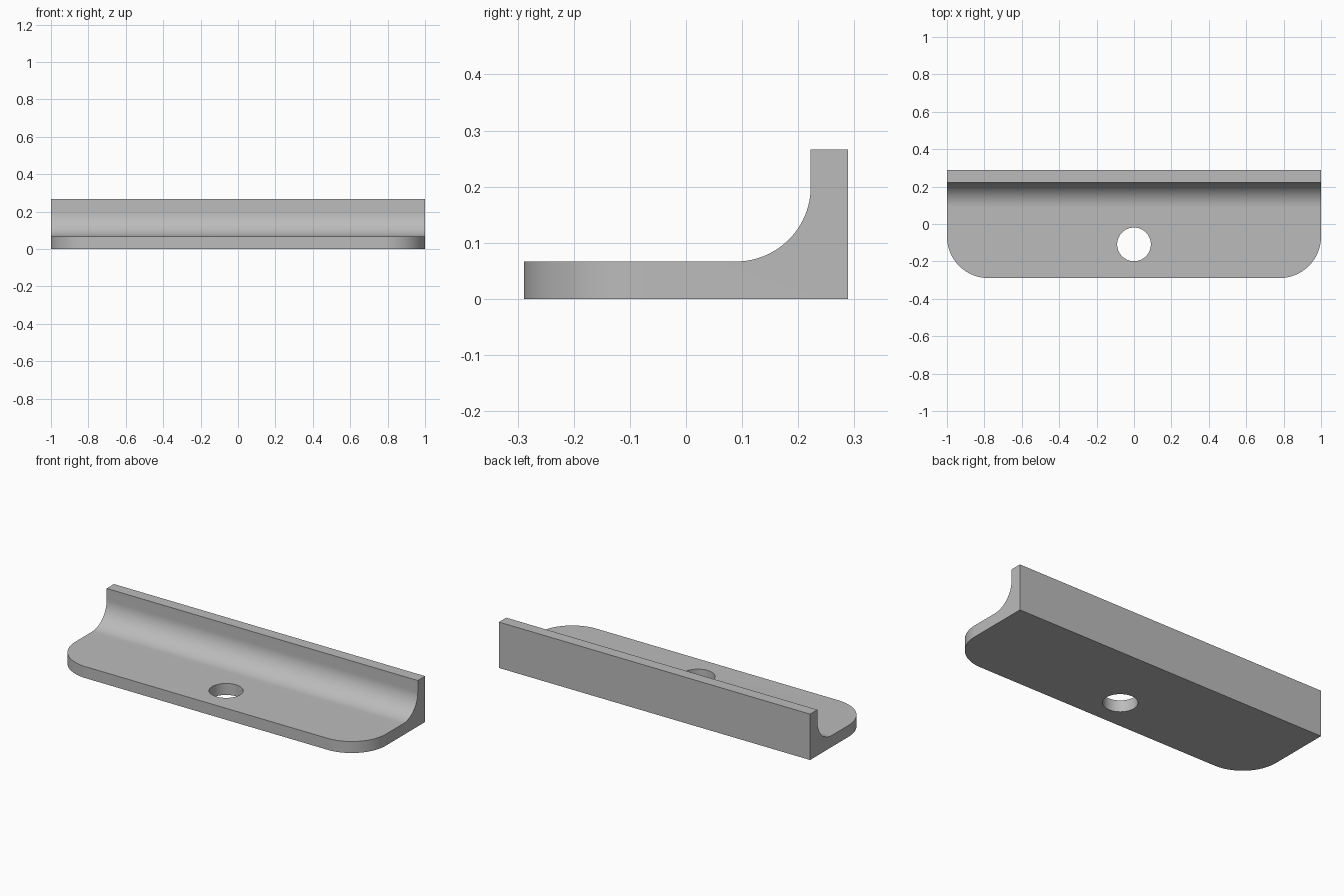
import bpy, bmesh, math

if "Cube" in bpy.data.objects:
    bpy.data.objects.remove(bpy.data.objects["Cube"], do_unlink=True)

HALF_LEN, HALF_DEPTH = 1.0, 0.289
THICK, HEIGHT = 0.0667, 0.2667
FILLET, CORNER = 0.1333, 0.222

grey = bpy.data.materials.new("plain grey")
grey.use_nodes = True
colour = (0.5, 0.5, 0.5, 1)
grey.diffuse_color = colour
grey.node_tree.nodes["Principled BSDF"].inputs["Base Color"].default_value = colour

# L-shaped profile with a concave fillet between base and back wall
wall = HALF_DEPTH - THICK
cy, cz = wall - FILLET, THICK + FILLET
steps = 24
profile = [(-HALF_DEPTH, 0), (HALF_DEPTH, 0), (HALF_DEPTH, HEIGHT), (wall, HEIGHT)]
for i in range(steps + 1):
    a = -math.pi / 2 * i / steps
    profile.append((cy + FILLET * math.cos(a), cz + FILLET * math.sin(a)))
profile.append((-HALF_DEPTH, THICK))

# Extrude the profile along the length
bm = bmesh.new()
face = bm.faces.new([bm.verts.new((-HALF_LEN, y, z)) for y, z in profile])
ext = bmesh.ops.extrude_face_region(bm, geom=[face])
moved = [g for g in ext["geom"] if isinstance(g, bmesh.types.BMVert)]
bmesh.ops.translate(bm, verts=moved, vec=(2 * HALF_LEN, 0, 0))
bmesh.ops.recalc_face_normals(bm, faces=bm.faces)

# Round the two upright front corners
corners = [e for e in bm.edges
           if all(v.co.y < -HALF_DEPTH + 0.001 for v in e.verts)
           and abs(e.verts[0].co.x - e.verts[1].co.x) < 0.001]
bmesh.ops.bevel(bm, geom=corners, offset=CORNER, offset_type='OFFSET',
                segments=24, profile=0.5, affect='EDGES')
mesh = bpy.data.meshes.new("angle_bracket")
bm.to_mesh(mesh)
bm.free()
bracket = bpy.data.objects.new("angle_bracket", mesh)
bpy.context.collection.objects.link(bracket)
mesh.materials.append(grey)

# Screw hole through the base
bpy.ops.mesh.primitive_cylinder_add(vertices=64, radius=0.09, depth=0.3,
                                    location=(0, -0.109, 0))
cutter = bpy.context.object
cutter.name = "hole_cutter"
cutter.hide_render = True
cutter.data.materials.append(grey)
cut = bracket.modifiers.new("screw_hole", 'BOOLEAN')
cut.operation = 'DIFFERENCE'
cut.solver = 'EXACT'
cut.object = cutter

bpy.ops.object.select_all(action='DESELECT')
bracket.select_set(True)
bpy.context.view_layer.objects.active = bracket
bpy.ops.object.modifier_apply(modifier=cut.name)
bpy.data.objects.remove(cutter, do_unlink=True)
bpy.ops.object.shade_smooth_by_angle(angle=math.radians(30))
